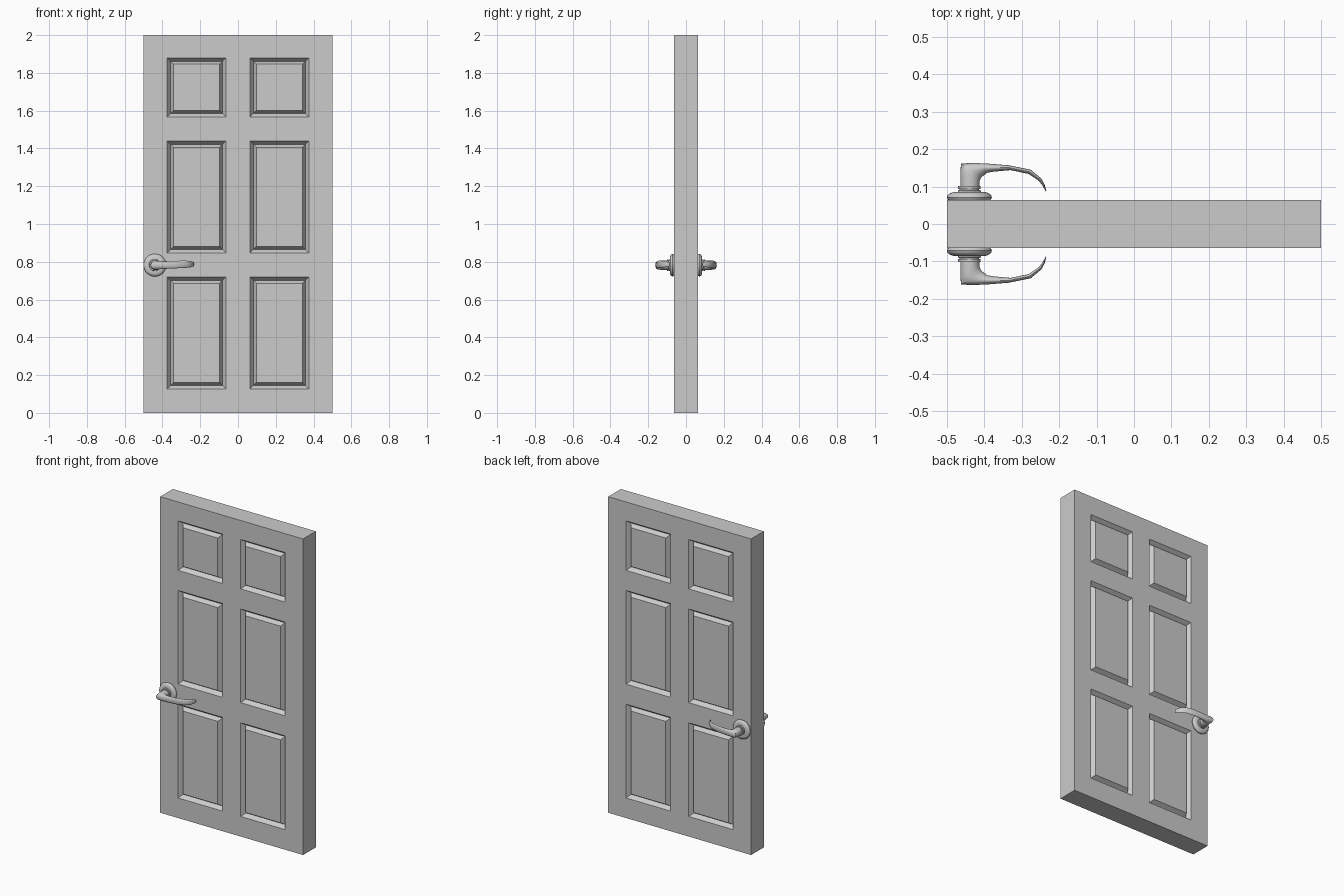
import bpy, bmesh, math
from mathutils import Vector

if "Cube" in bpy.data.objects:
    bpy.data.objects.remove(bpy.data.objects["Cube"])

T = 0.0635           # half thickness of the door
CX, CZ = -0.44, 0.782  # handle axis


def finish(bm, name, smooth=None):
    bmesh.ops.recalc_face_normals(bm, faces=bm.faces)
    me = bpy.data.meshes.new(name)
    bm.to_mesh(me)
    bm.free()
    ob = bpy.data.objects.new(name, me)
    bpy.context.collection.objects.link(ob)
    if smooth:
        bpy.ops.object.select_all(action='DESELECT')
        ob.select_set(True)
        bpy.context.view_layer.objects.active = ob
        bpy.ops.object.shade_smooth_by_angle(angle=math.radians(smooth))
    return ob


def loft(name, rings, smooth):
    """Skin a list of closed rings of points and cap both ends."""
    bm = bmesh.new()
    loops = [[bm.verts.new(p) for p in r] for r in rings]
    n = len(loops[0])
    for a, b in zip(loops, loops[1:]):
        for i in range(n):
            j = (i + 1) % n
            bm.faces.new((a[i], a[j], b[j], b[i]))
    bm.faces.new(loops[0])
    bm.faces.new(loops[-1])
    return finish(bm, name, smooth)


# Door slab: grid of stiles, rails and panel cells, extruded to thickness
xs = [-0.5, -0.375, -0.0635, 0.0635, 0.375, 0.5]
zs = [0, 0.127, 0.72, 0.847, 1.44, 1.567, 1.88, 2.0]
bm = bmesh.new()
grid = [[bm.verts.new((x, -T, z)) for z in zs] for x in xs]
for i in range(len(xs) - 1):
    for k in range(len(zs) - 1):
        bm.faces.new((grid[i][k], grid[i + 1][k], grid[i + 1][k + 1], grid[i][k + 1]))
ext = bmesh.ops.extrude_face_region(bm, geom=bm.faces[:], use_keep_orig=True)
bmesh.ops.translate(bm, vec=(0, 2 * T, 0),
                    verts=[g for g in ext['geom'] if isinstance(g, bmesh.types.BMVert)])
bmesh.ops.recalc_face_normals(bm, faces=bm.faces)

# Raised panels: slope into a groove, then back up, on both sides
panels = []
for f in bm.faces:
    c = f.calc_center_median()
    if abs(abs(c.y) - T) < 1e-4 and 0.0635 < abs(c.x) < 0.375 and \
            any(a < c.z < b for a, b in zip(zs[1::2], zs[2::2])):
        panels.append(f)
bmesh.ops.inset_individual(bm, faces=panels, thickness=0.026, depth=-0.025)
bmesh.ops.inset_individual(bm, faces=panels, thickness=0.022, depth=0.025)
finish(bm, "door_panel_slab")

# Round rose plate and collar, lathed about the handle axis
profile = [(0.052, 0.06), (0.058, 0.066), (0.06, 0.071), (0.058, 0.077), (0.052, 0.082),
           (0.044, 0.085), (0.031, 0.085), (0.03, 0.09), (0.026, 0.091), (0.026, 0.093),
           (0.03, 0.094), (0.03, 0.101)]
N = 32
# Lever sections: outer x, y, inner x, y, half height, z shift
sections = [
    (-0.464, 0.098, -0.413, 0.098, 0.025, 0),
    (-0.464, 0.125, -0.413, 0.112, 0.025, 0),
    (-0.464, 0.145, -0.412, 0.118, 0.025, 0),
    (-0.462, 0.162, -0.407, 0.126, 0.023, 0),
    (-0.425, 0.163, -0.392, 0.137, 0.021, 0),
    (-0.385, 0.161, -0.375, 0.140, 0.020, 0.001),
    (-0.335, 0.157, -0.330, 0.144, 0.020, 0.003),
    (-0.276, 0.145, -0.282, 0.134, 0.019, 0.005),
    (-0.247, 0.121, -0.255, 0.116, 0.017, 0.005),
    (-0.239, 0.105, -0.244, 0.102, 0.014, 0.005),
    (-0.234, 0.088, -0.236, 0.087, 0.010, 0.005)]

for side, s in (("front", -1), ("back", 1)):
    loft(side + "_rose",
         [[(CX + r * math.cos(2 * math.pi * i / N), s * y, CZ + r * math.sin(2 * math.pi * i / N))
           for i in range(N)] for r, y in profile], 35)
    rings = []
    for ox, oy, ix, iy, h, dz in sections:
        mid = Vector(((ox + ix) / 2, s * (oy + iy) / 2, CZ + dz))
        half = Vector(((ox - ix) / 2, s * (oy - iy) / 2, 0))
        rings.append([mid + half * math.cos(2 * math.pi * i / 20)
                      + Vector((0, 0, h * math.sin(2 * math.pi * i / 20))) for i in range(20)])
    loft(side + "_lever", rings, 40)
